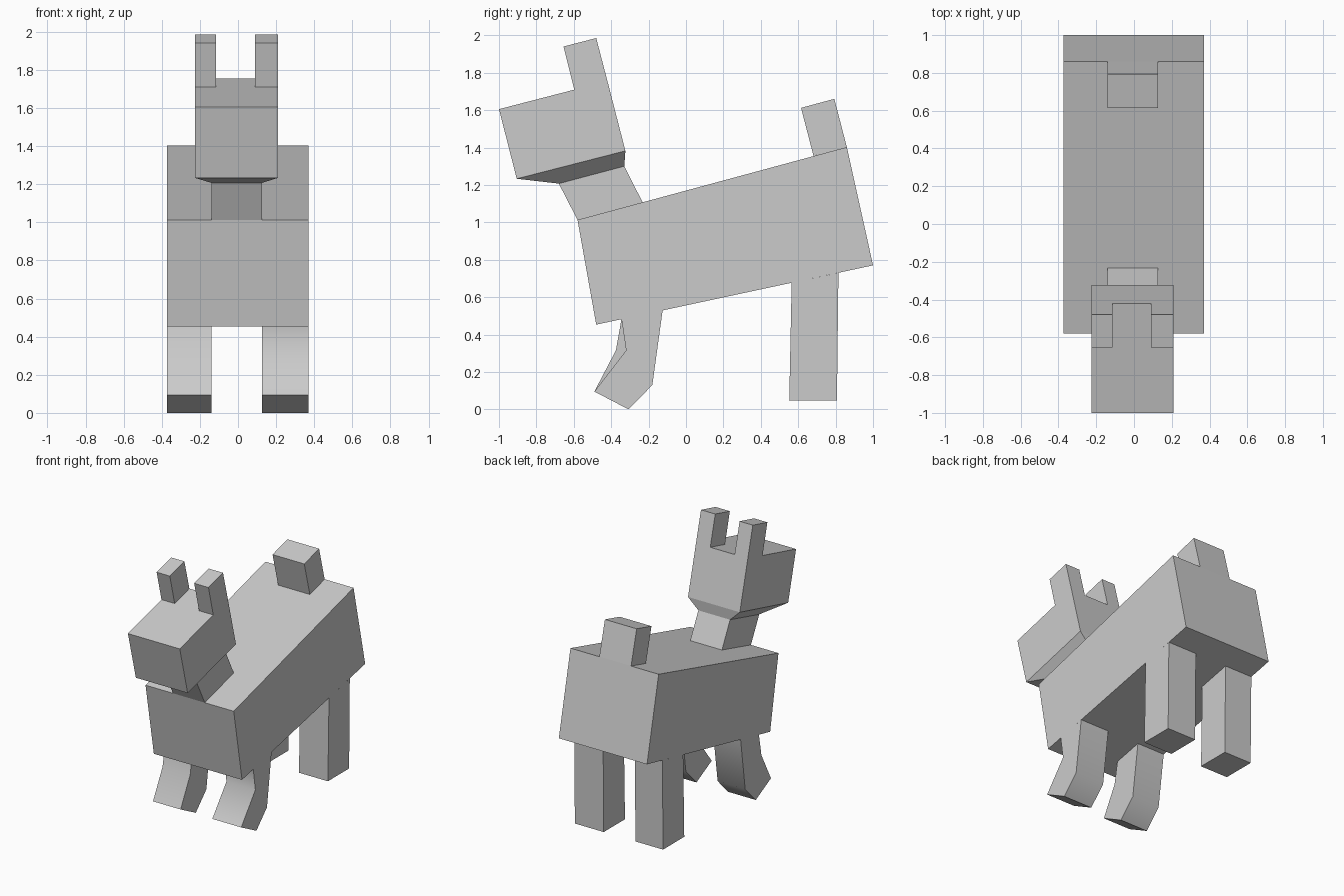
import bpy, bmesh

if "Cube" in bpy.data.objects:
    bpy.data.objects.remove(bpy.data.objects["Cube"])


def loft(name, rings, start_cap=False, end_cap=True, smooth=0):
    """Box-like limb through rings of (front_y, front_z, back_y, back_z, x0, x1)."""
    bm = bmesh.new()
    loops = []
    for fy, fz, by, bz, x0, x1 in rings:
        pts = [(x0, fy, fz), (x1, fy, fz), (x1, by, bz), (x0, by, bz)]
        loops.append([bm.verts.new(p) for p in pts])
    for a, b in zip(loops, loops[1:]):
        for i in range(4):
            j = (i + 1) % 4
            bm.faces.new((a[i], a[j], b[j], b[i]))
    if start_cap:
        bm.faces.new(loops[0])
    if end_cap:
        bm.faces.new(loops[-1])
    bmesh.ops.recalc_face_normals(bm, faces=bm.faces)
    mesh = bpy.data.meshes.new(name)
    bm.to_mesh(mesh)
    bm.free()
    obj = bpy.data.objects.new(name, mesh)
    bpy.context.collection.objects.link(obj)
    if smooth:
        bpy.ops.object.select_all(action='DESELECT')
        obj.select_set(True)
        bpy.context.view_layer.objects.active = obj
        bpy.ops.object.shade_smooth_by_angle(angle=smooth)
    return obj


BODY_X = (-0.372, 0.37)
MID_X = (-0.14, 0.127)
HEAD_X = (-0.226, 0.21)

# Sloping torso
loft("body", [(-0.48, 0.453, 1.0, 0.77, *BODY_X),
              (-0.58, 1.013, 0.86, 1.402, *BODY_X)], start_cap=True)

# Tail stub
loft("tail", [(0.682, 1.354, 0.86, 1.402, *MID_X),
              (0.615, 1.612, 0.793, 1.66, *MID_X)])

# Neck, flared jaw and head
neck_top = (-0.68, 1.207, -0.33, 1.30, *MID_X)
jaw_top = (-0.905, 1.233, -0.324, 1.382, *HEAD_X)
loft("neck", [(-0.58, 1.013, -0.232, 1.107, *MID_X), neck_top], end_cap=False)
loft("jaw", [neck_top, jaw_top], end_cap=False)
loft("head", [jaw_top, (-1.0, 1.605, -0.42, 1.755, *HEAD_X)])

# Ears flush with the back and sides of the head
for side, xs in (("left", (-0.226, -0.115)), ("right", (0.09, 0.21))):
    loft("ear_" + side, [(-0.597, 1.709, -0.42, 1.755, *xs),
                         (-0.655, 1.94, -0.48, 1.985, *xs)])

# Legs: bent front pair with slightly different knees, straight rear pair
for side, xs, knee in (("left", (-0.372, -0.14), -0.375),
                       ("right", (0.127, 0.37), -0.32)):
    loft("front_leg_" + side, [(-0.345, 0.482, -0.125, 0.529, *xs),
                               (knee, 0.315, -0.18, 0.13, *xs),
                               (-0.49, 0.095, -0.307, 0.0, *xs)], smooth=0.87)
    loft("rear_leg_" + side, [(0.565, 0.677, 0.815, 0.73, *xs),
                              (0.552, 0.048, 0.807, 0.048, *xs)])
